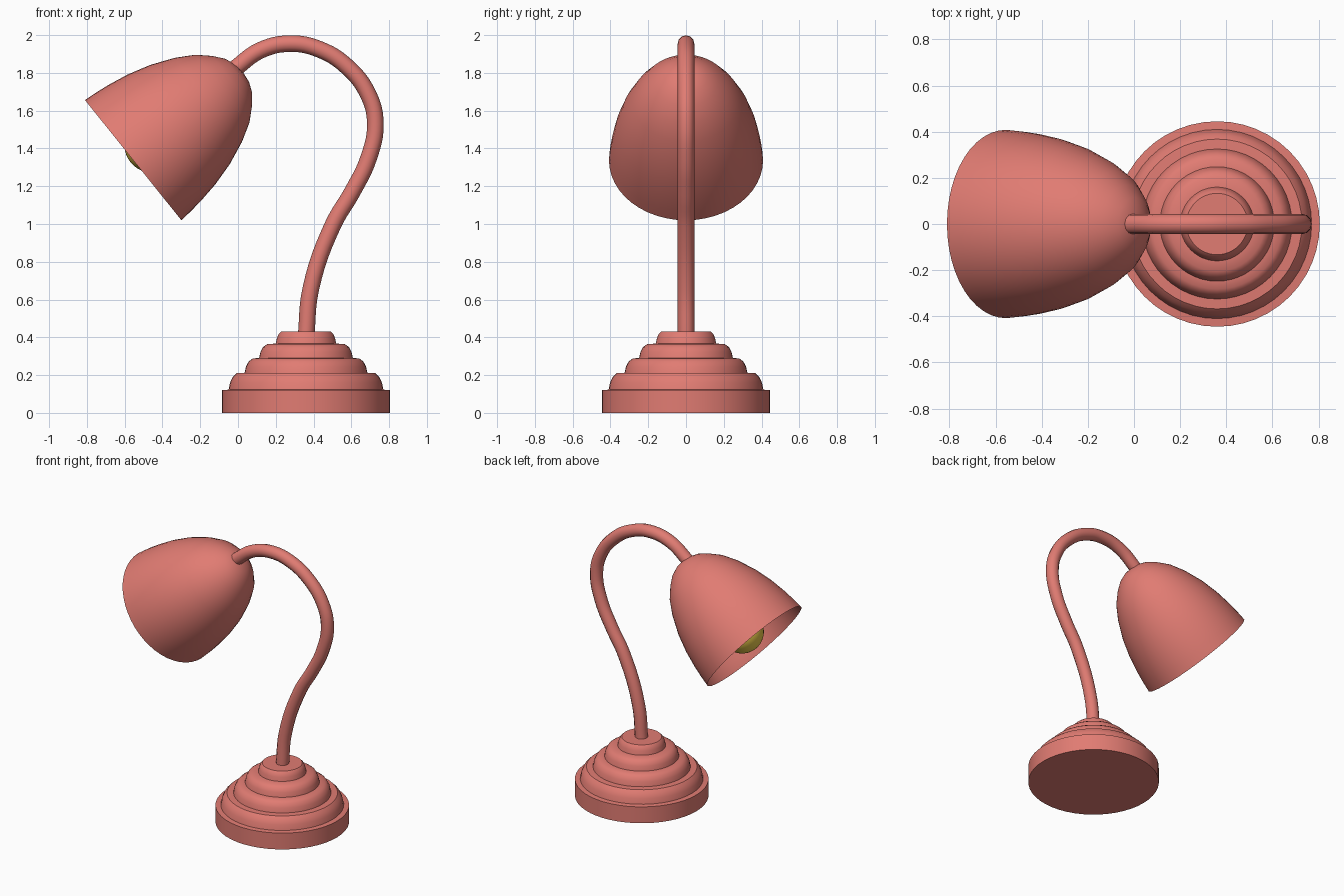
import bpy, bmesh, math
from mathutils import Vector, Matrix

if "Cube" in bpy.data.objects:
    bpy.data.objects.remove(bpy.data.objects["Cube"])


def material(name, rgb):
    m = bpy.data.materials.new(name)
    m.diffuse_color = (*rgb, 1)
    m.use_nodes = True
    m.node_tree.nodes["Principled BSDF"].inputs["Base Color"].default_value = m.diffuse_color
    return m


RED = material("coral red", (0.75, 0.20, 0.17))
YELLOW = material("bulb yellow", (0.92, 0.66, 0.08))


def smooth(obj, angle):
    bpy.ops.object.select_all(action='DESELECT')
    obj.select_set(True)
    bpy.context.view_layer.objects.active = obj
    bpy.ops.object.shade_smooth_by_angle(angle=math.radians(angle))


def lathe(name, profile, mat, matrix, sides=48, angle=40):
    """Spin (radius, height) points around local z."""
    bm = bmesh.new()
    vs = [bm.verts.new((r, 0, z)) for r, z in profile]
    edges = [bm.edges.new(p) for p in zip(vs, vs[1:])]
    bmesh.ops.spin(bm, geom=vs + edges, cent=(0, 0, 0), axis=(0, 0, 1),
                   angle=2 * math.pi, steps=sides, use_duplicate=False)
    bmesh.ops.remove_doubles(bm, verts=bm.verts, dist=1e-4)
    bmesh.ops.recalc_face_normals(bm, faces=bm.faces)
    me = bpy.data.meshes.new(name)
    bm.to_mesh(me)
    bm.free()
    me.materials.append(mat)
    obj = bpy.data.objects.new(name, me)
    bpy.context.collection.objects.link(obj)
    obj.matrix_world = matrix
    smooth(obj, angle)
    return obj


# Stepped round base
lathe("base", [(0, 0), (0.445, 0), (0.445, 0.12), (0.41, 0.123), (0.402, 0.16),
               (0.388, 0.19), (0.368, 0.21), (0.325, 0.212), (0.318, 0.245),
               (0.303, 0.273), (0.282, 0.288), (0.248, 0.291), (0.241, 0.323),
               (0.228, 0.348), (0.205, 0.364), (0.16, 0.367), (0.154, 0.395),
               (0.145, 0.418), (0.133, 0.43), (0, 0.43)],
      RED, Matrix.Translation((0.36, 0, 0)))

# Gooseneck stem: round tube along a smooth path
path = [(0.36, 0.40), (0.385, 0.655), (0.505, 1.0), (0.605, 1.17), (0.69, 1.345),
        (0.727, 1.53), (0.69, 1.685), (0.575, 1.835), (0.43, 1.925), (0.275, 1.955),
        (0.12, 1.92), (-0.02, 1.82)]
cu = bpy.data.curves.new("stem", 'CURVE')
cu.dimensions = '3D'
cu.bevel_depth = 0.044
cu.bevel_resolution = 4
cu.use_fill_caps = True
cu.resolution_u = 6
sp = cu.splines.new('BEZIER')
sp.bezier_points.add(len(path) - 1)
for bp, (x, z) in zip(sp.bezier_points, path):
    bp.co = (x, 0, z)
    bp.handle_left_type = bp.handle_right_type = 'AUTO'
cu.materials.append(RED)
stem = bpy.data.objects.new("stem", cu)
bpy.context.collection.objects.link(stem)
stem.select_set(True)
bpy.context.view_layer.objects.active = stem
bpy.ops.object.convert(target='MESH')
smooth(bpy.context.view_layer.objects.active, 40)

# Tilted frame: origin at the middle of the shade rim, z toward the stem
axis = Vector((0.78, 0, 0.626)).normalized()
tilt = Matrix.Translation((-0.555, 0, 1.338)) @ axis.to_track_quat('Z', 'Y').to_matrix().to_4x4()

# Bell shade: outer wall, then a thin inner wall meeting it at the rim
outer = [(0, 0.745), (0.06, 0.738), (0.115, 0.715), (0.17, 0.67), (0.23, 0.605),
         (0.285, 0.51), (0.337, 0.385), (0.372, 0.26), (0.392, 0.15), (0.402, 0.07),
         (0.408, 0)]
inner = [(max(r - 0.01, 0), z - 0.01) for r, z in outer[:-1]]
lathe("shade", outer + inner[::-1], RED, tilt)

# Bulb just peeking past the rim, with a neck running up into the shade
R, C = 0.145, 0.127
ball = [(R * math.sin(math.radians(a)), C - R * math.cos(math.radians(a)))
        for a in range(0, 136, 9)]
lathe("bulb", ball + [(0.075, 0.28), (0.06, 0.36), (0.06, 0.45)], YELLOW, tilt, sides=32)
lathe("bulb_socket", [(0, 0.44), (0.07, 0.44), (0.07, 0.73), (0, 0.73)], RED, tilt, sides=32)
